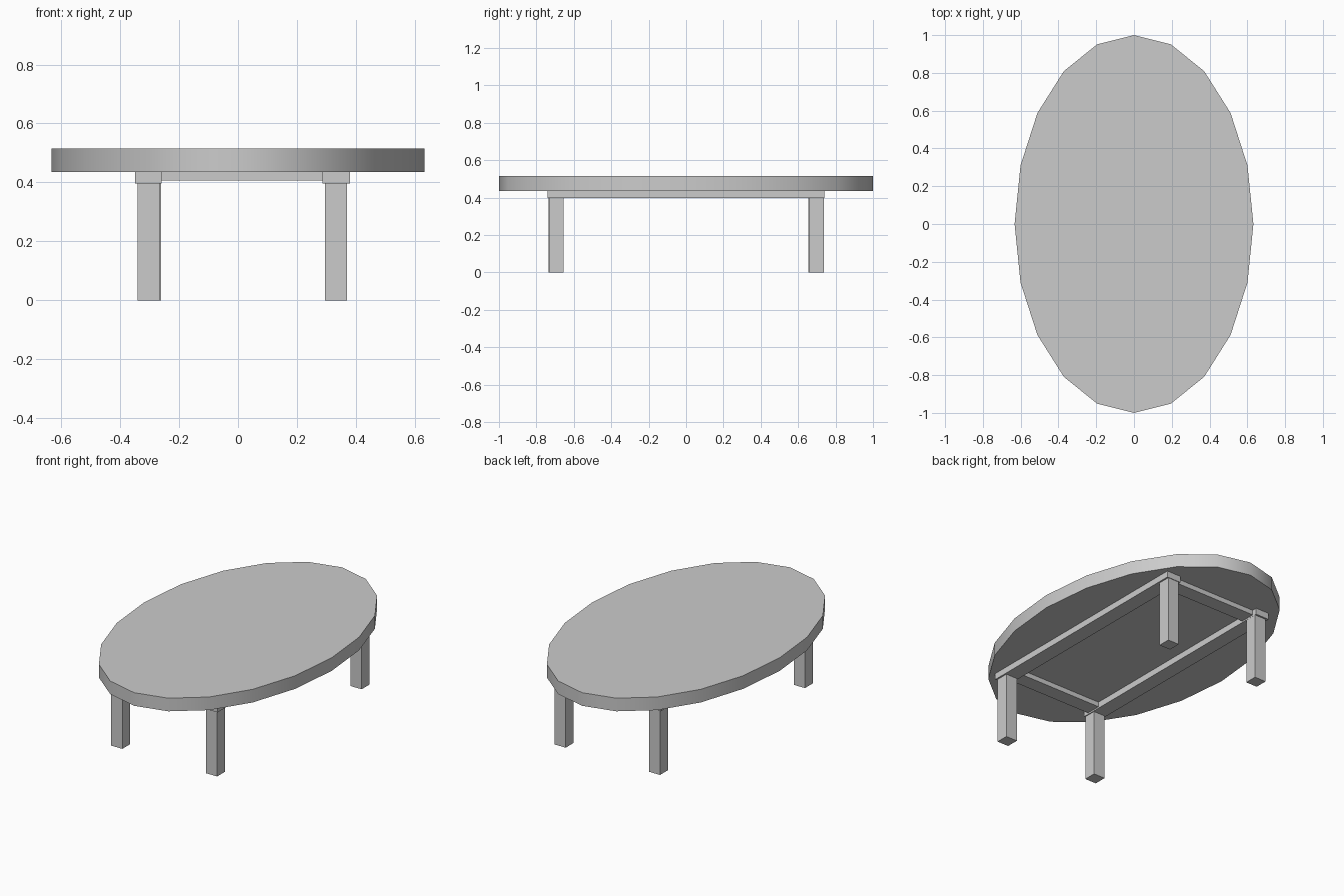
import bpy
from math import pi

if "Cube" in bpy.data.objects:
    bpy.data.objects.remove(bpy.data.objects["Cube"])


def box(name, x0, x1, y0, y1, z0, z1):
    bpy.ops.mesh.primitive_cube_add(
        size=1, location=((x0 + x1) / 2, (y0 + y1) / 2, (z0 + z1) / 2))
    ob = bpy.context.object
    ob.name = name
    ob.scale = (x1 - x0, y1 - y0, z1 - z0)
    bpy.ops.object.transform_apply(location=False, rotation=False, scale=True)
    return ob


# Oval top: 20-sided cylinder, flat top and bottom, smoothed rim
bpy.ops.mesh.primitive_cylinder_add(
    vertices=20, radius=1, depth=0.08, location=(0, 0, 0.475))
top = bpy.context.object
top.name = "table_top"
top.scale = (0.632, 1, 1)
bpy.ops.object.transform_apply(location=False, rotation=False, scale=True)
bpy.ops.object.shade_smooth_by_angle()

# Four square legs, the left pair very slightly offset from each other
LEG = 0.0375
for name, x, y in (("front_left_leg", -0.303, -0.697),
                   ("front_right_leg", 0.333, -0.692),
                   ("back_left_leg", -0.298, 0.692),
                   ("back_right_leg", 0.333, 0.699)):
    box(name, x - LEG, x + LEG, y - LEG, y + LEG, 0, 0.40)

# Long side rails resting on the legs
box("left_rail", -0.35, -0.26, -0.74, 0.74, 0.397, 0.436)
box("right_rail", 0.287, 0.38, -0.74, 0.74, 0.397, 0.436)

# Cross rails joining the side rails, slightly shallower
box("front_cross_rail", -0.26, 0.287, -0.705, -0.615, 0.406, 0.436)
box("back_cross_rail", -0.26, 0.287, 0.62, 0.71, 0.406, 0.436)
